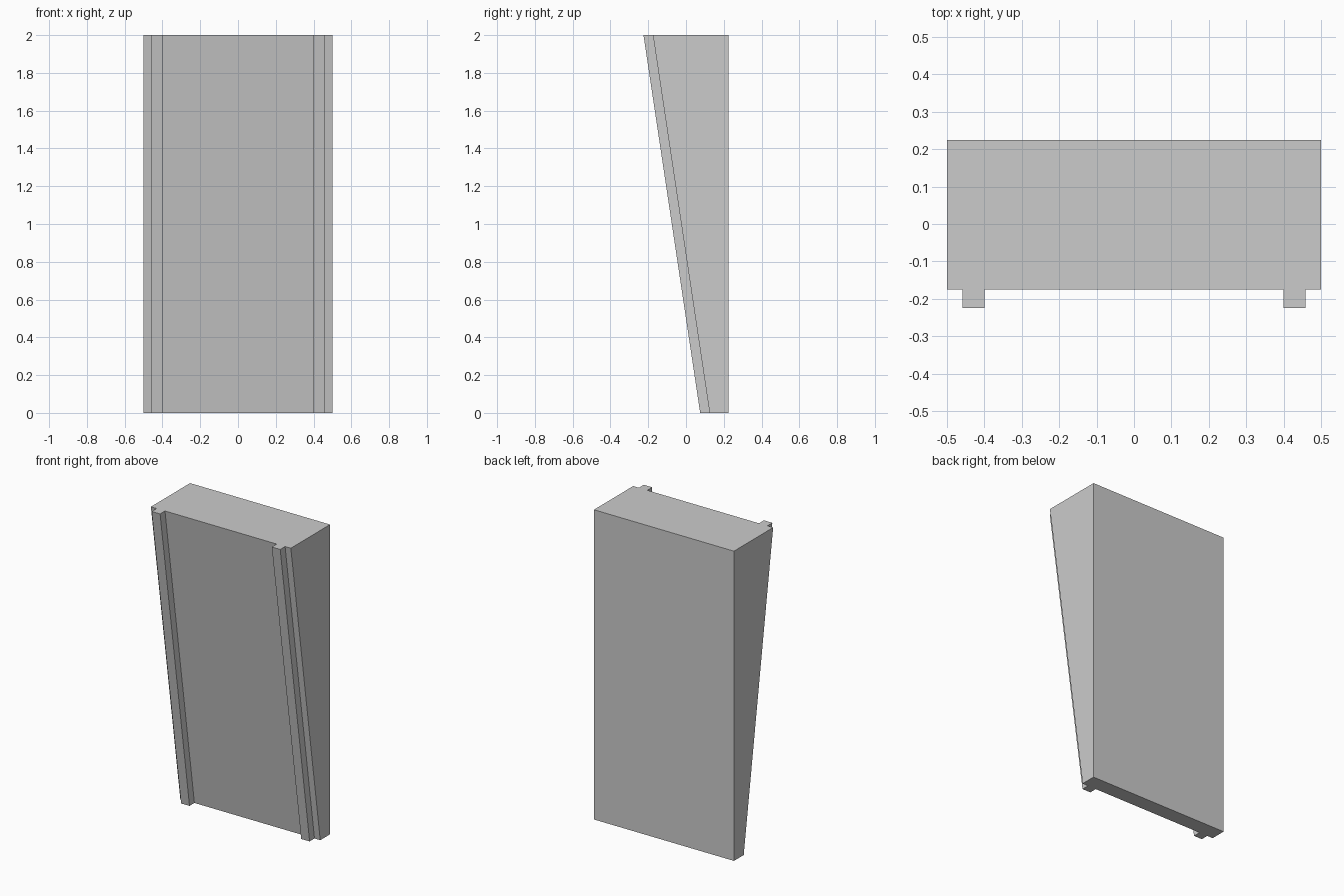
import bpy, bmesh

if "Cube" in bpy.data.objects:
    bpy.data.objects.remove(bpy.data.objects["Cube"])

HEIGHT, HALF_W, BACK_Y = 2.0, 0.5, 0.225
TOP_FRONT, BOTTOM_FRONT = -0.175, 0.125   # front face leans outward going up
RAIL_IN, RAIL_OUT, RAIL_DEPTH = 0.399, 0.459, 0.05


def outline(front_y):
    """Plan outline of the panel with its two front rails, mirrored in x."""
    rail_y = front_y - RAIL_DEPTH
    half = [(RAIL_IN, front_y), (RAIL_IN, rail_y), (RAIL_OUT, rail_y),
            (RAIL_OUT, front_y), (HALF_W, front_y), (HALF_W, BACK_Y)]
    return half + [(-x, y) for x, y in reversed(half)]


def loft(name, lower, upper, height):
    """Join two matching outlines into a closed solid."""
    bm = bmesh.new()
    low = [bm.verts.new((x, y, 0)) for x, y in lower]
    top = [bm.verts.new((x, y, height)) for x, y in upper]
    n = len(low)
    bm.faces.new(top)
    bm.faces.new(low[::-1])
    for i in range(n):
        j = (i + 1) % n
        bm.faces.new((low[i], low[j], top[j], top[i]))
    bmesh.ops.recalc_face_normals(bm, faces=bm.faces[:])
    mesh = bpy.data.meshes.new(name)
    bm.to_mesh(mesh)
    bm.free()
    obj = bpy.data.objects.new(name, mesh)
    bpy.context.collection.objects.link(obj)
    return obj


# Tapered wall panel with two raised rails on the sloping front
loft("tapered_railed_panel", outline(BOTTOM_FRONT), outline(TOP_FRONT), HEIGHT)
